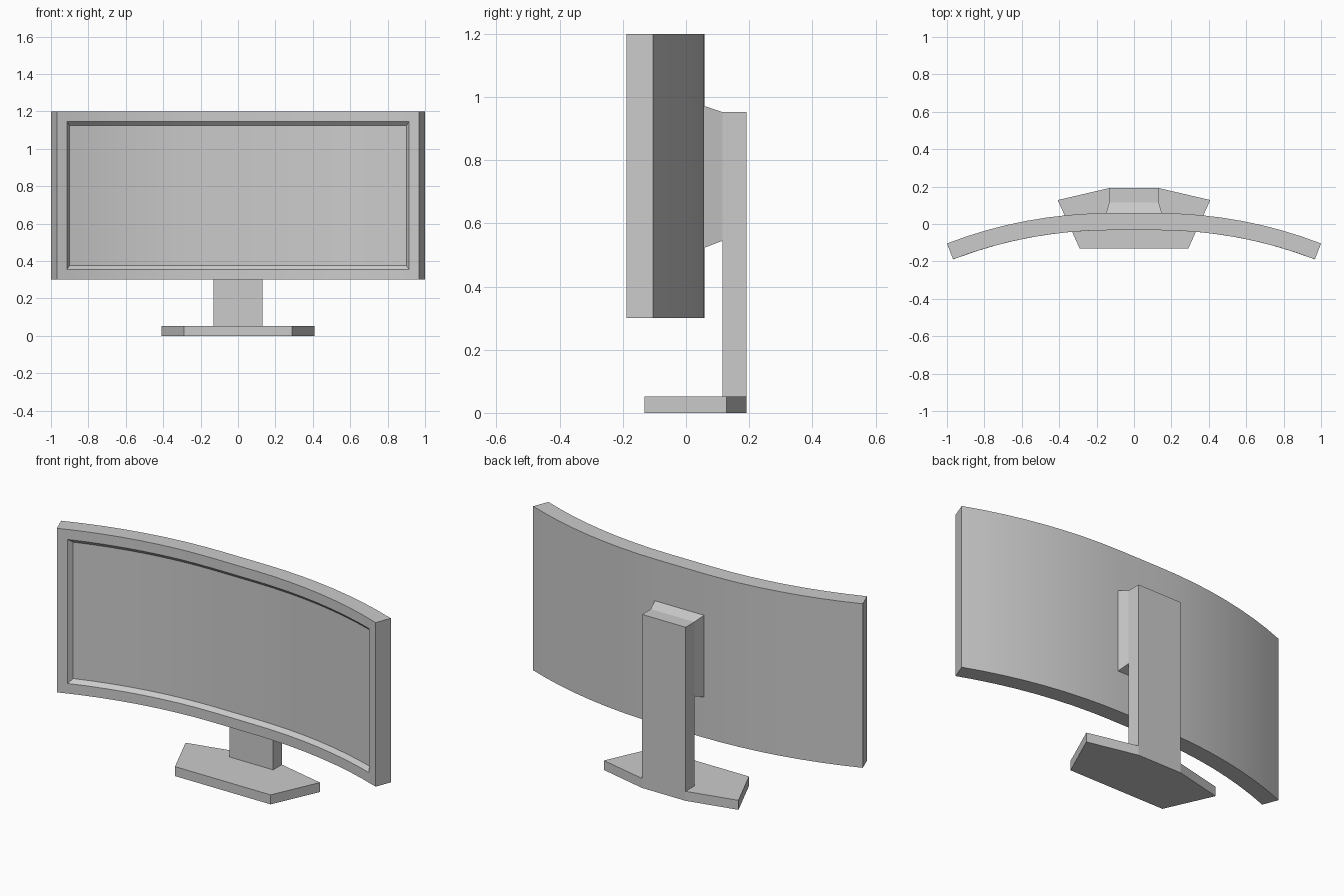
import bpy, bmesh, math

if "Cube" in bpy.data.objects:
    bpy.data.objects.remove(bpy.data.objects["Cube"])

FLAT = 0.13          # half width of the flat middle of the panel
R_BACK = 2.417       # radius of the back of each curved wing
Y_BACK = 0.058
STEPS = 8


def finish(name, bm, smooth=False):
    bmesh.ops.recalc_face_normals(bm, faces=bm.faces)
    me = bpy.data.meshes.new(name)
    bm.to_mesh(me)
    bm.free()
    ob = bpy.data.objects.new(name, me)
    bpy.context.collection.objects.link(ob)
    if smooth:
        bpy.ops.object.select_all(action='DESELECT')
        ob.select_set(True)
        bpy.context.view_layer.objects.active = ob
        bpy.ops.object.shade_smooth_by_angle(angle=math.radians(15))
    return ob


def bridge(bm, a, b):
    for i in range(len(a)):
        j = (i + 1) % len(a)
        bm.faces.new((a[i], a[j], b[j], b[i]))


def loft(name, rings):
    bm = bmesh.new()
    loops = [[bm.verts.new(p) for p in ring] for ring in rings]
    for a, b in zip(loops, loops[1:]):
        bridge(bm, a, b)
    bm.faces.new(loops[0])
    bm.faces.new(loops[-1])
    return finish(name, bm)


# Curved panel: rectangular rings bent along the arc, from the back to the screen
def bent_ring(bm, angle, z0, z1, depth):
    radius = R_BACK - depth
    row = []
    for side in (-1, 1):
        half = []
        for i in range(STEPS + 1):
            t = math.radians(angle) * i / STEPS
            half.append((side * (FLAT + radius * math.sin(t)),
                         Y_BACK - R_BACK + radius * math.cos(t)))
        row += half[::-1] if side < 0 else half
    return ([bm.verts.new((x, y, z0)) for x, y in row] +
            [bm.verts.new((x, y, z1)) for x, y in row[::-1]])


bm = bmesh.new()
rings = [bent_ring(bm, *r) for r in (
    (21.1, 0.30, 1.20, 0.0),       # back rim
    (21.1, 0.30, 1.20, 0.091),     # front rim
    (19.73, 0.355, 1.145, 0.091),  # bezel opening
    (19.16, 0.376, 1.124, 0.071),  # recessed screen
)]
for a, b in zip(rings, rings[1:]):
    bridge(bm, a, b)
for ring in (rings[0], rings[-1]):
    n = len(ring)
    for i in range(n // 2 - 1):
        bm.faces.new((ring[i], ring[i + 1], ring[n - 2 - i], ring[n - 1 - i]))
finish("curved_panel", bm, smooth=True)


# Upright column
def rect(hx, y, z0, z1):
    return [(-hx, y, z0), (hx, y, z0), (hx, y, z1), (-hx, y, z1)]


loft("stand_column", [rect(0.132, 0.116, 0.05, 0.952),
                      rect(0.132, 0.192, 0.05, 0.952)])

# Flared mount joining the column to the panel
loft("panel_mount", [rect(0.15, 0.056, 0.522, 0.972),
                     rect(0.132, 0.116, 0.545, 0.952)])

# Six-sided foot
right = [(0.29, -0.132), (0.408, 0.128), (0.132, 0.192)]
outline = right + [(-x, y) for x, y in reversed(right)]
loft("base_foot", [[(x, y, z) for x, y in outline] for z in (0.0, 0.052)])
